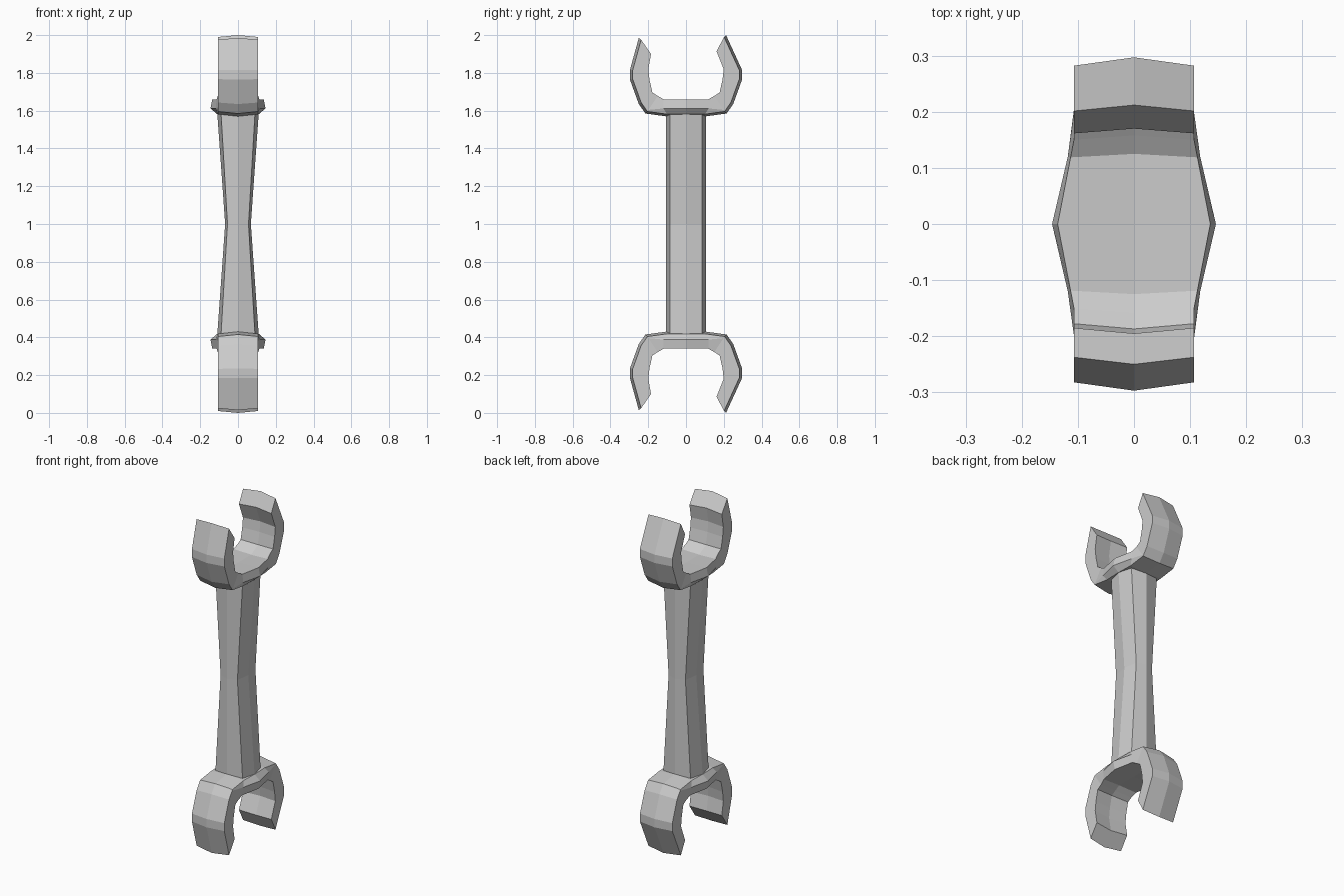
import bpy
import bmesh

cube = bpy.data.objects.get("Cube")
if cube:
    bpy.data.objects.remove(cube)

steel = bpy.data.materials.new("grey_steel")
steel.use_nodes = True
steel.diffuse_color = (0.6, 0.6, 0.6, 1)
steel.node_tree.nodes["Principled BSDF"].inputs["Base Color"].default_value = (0.6, 0.6, 0.6, 1)


def loft(name, rings):
    """Skin a list of closed rings and cap both ends."""
    bm = bmesh.new()
    loops = [[bm.verts.new(p) for p in ring] for ring in rings]
    n = len(loops[0])
    for a, b in zip(loops, loops[1:]):
        for i in range(n):
            j = (i + 1) % n
            bm.faces.new((a[i], a[j], b[j], b[i]))
    bm.faces.new(loops[0])
    bm.faces.new(loops[-1])
    bmesh.ops.recalc_face_normals(bm, faces=bm.faces)
    mesh = bpy.data.meshes.new(name)
    bm.to_mesh(mesh)
    bm.free()
    mesh.materials.append(steel)
    obj = bpy.data.objects.new(name, mesh)
    bpy.context.collection.objects.link(obj)
    return obj


# Handle: eight-sided bar, pinched in width at the middle
def handle_ring(z, w):
    c, d = w - 0.02 * w / 0.11, 0.085
    return [(w, 0, z), (c, d, z), (0, 0.105, z), (-c, d, z),
            (-w, 0, z), (-c, -d, z), (0, -0.105, z), (c, -d, z)]


loft("handle", [handle_ring(0.41, 0.11), handle_ring(1.0, 0.068), handle_ring(1.59, 0.11)])

# Jaw stations from the base corner to the tip: outer ridge (y, z), inner ridge (y, z)
ARM = [((0.215, 1.585), (0.158, 1.672)),
       ((0.25, 1.635), (0.187, 1.69)),
       ((0.297, 1.765), (0.203, 1.76)),
       ((0.297, 1.815), (0.21, 1.82))]
LONG_TIP = ((0.212, 2.0), (0.17, 1.92))
SHORT_TIP = ((0.25, 1.985), (0.195, 1.905))
CENTRE, INSET, HALF = 1.8, 0.95, 0.107


def jaw_ring(outer, inner, side, mid=None, widths=(HALF, HALF, HALF)):
    """Ridged cross-section: outer ridge, flank, inner ridge, flank."""
    def flank(p):
        return p[0] * INSET, CENTRE + (p[1] - CENTRE) * INSET
    fo, fi = flank(outer), flank(inner)
    fm = mid or (fo[0] * 0.9 + fi[0] * 0.1, fo[1] * 0.9 + fi[1] * 0.1)
    right = [(w, *p) for w, p in zip(widths, (fo, fm, fi))]
    left = [(-x, y, z) for x, y, z in reversed(right)]
    ring = [(0, *outer)] + right + [(0, *inner)] + left
    return [(x, side * y, z) for x, y, z in ring]


def half_jaw(side, tip):
    shoulder = jaw_ring((0.105, 1.57), (0.125, 1.653), side, (0.12, 1.612), (HALF, 0.118, 0.113))
    return [shoulder] + [jaw_ring(o, i, side) for o, i in ARM + [tip]]


# Open jaws with a flared collar in the middle, mirrored top to bottom
collar = jaw_ring((0, 1.57), (0, 1.653), 1, (0, 1.612), (0.11, 0.146, 0.136))
top = half_jaw(-1, SHORT_TIP)[::-1] + [collar] + half_jaw(1, LONG_TIP)
loft("upper_jaw", top)
loft("lower_jaw", [[(x, y, 2 - z) for x, y, z in ring] for ring in top])
